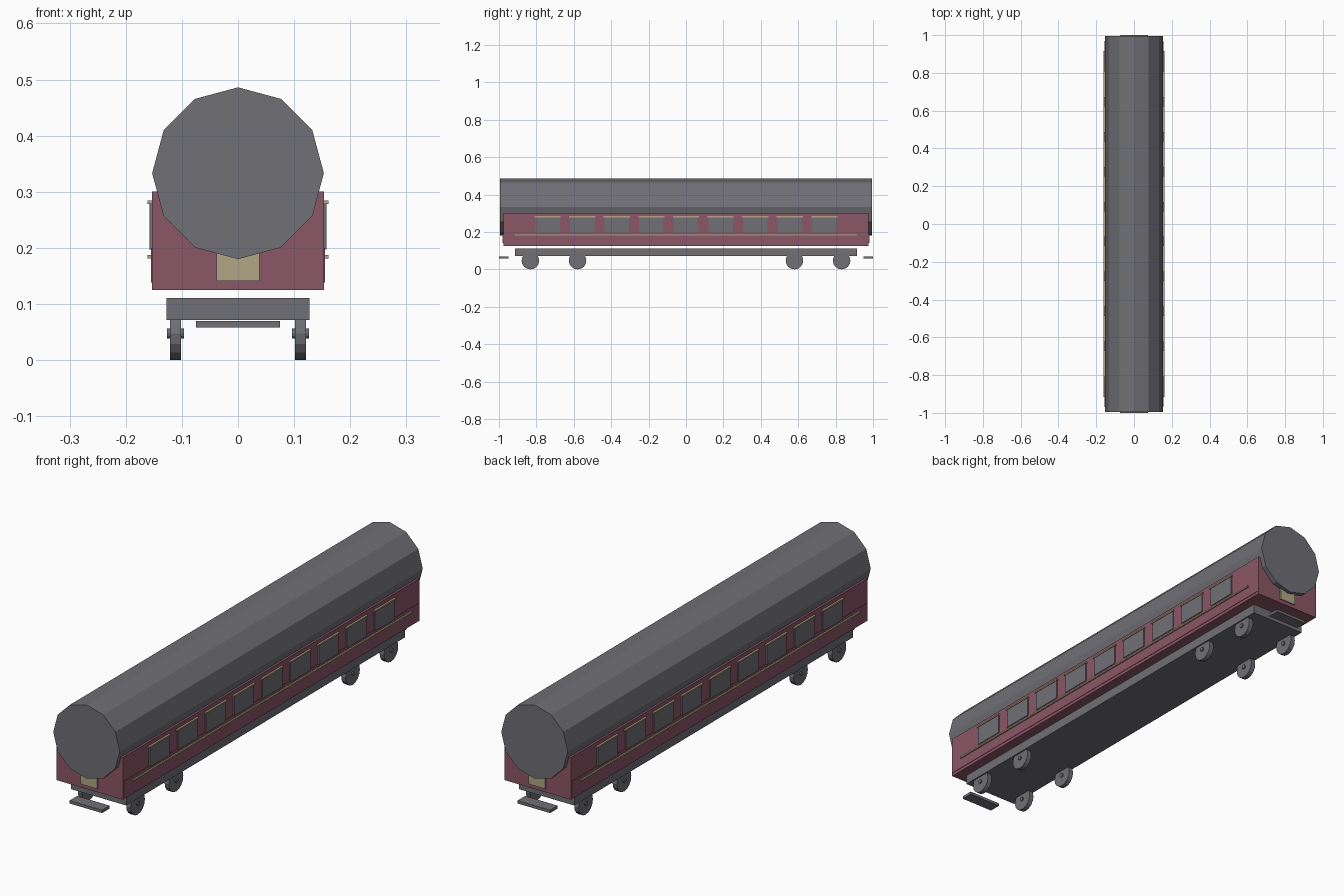
import bpy
import bmesh
from math import pi
from mathutils import Matrix, Vector

cube = bpy.data.objects.get("Cube")
if cube:
    bpy.data.objects.remove(cube, do_unlink=True)


def material(name, rgb):
    m = bpy.data.materials.new(name)
    m.use_nodes = True
    m.diffuse_color = (*rgb, 1)
    m.node_tree.nodes["Principled BSDF"].inputs["Base Color"].default_value = (*rgb, 1)
    return m


GREY = material("slate grey", (0.16, 0.16, 0.18))
MAROON = material("maroon", (0.26, 0.095, 0.135))
CREAM = material("cream", (0.44, 0.38, 0.24))


def finish(bm, name, mat):
    mesh = bpy.data.meshes.new(name)
    bm.to_mesh(mesh)
    bm.free()
    mesh.materials.append(mat)
    ob = bpy.data.objects.new(name, mesh)
    bpy.context.collection.objects.link(ob)
    return ob


def box(name, mat, low, high):
    """Box spanning two opposite corners."""
    low, high = Vector(low), Vector(high)
    bm = bmesh.new()
    place = Matrix.Translation((low + high) / 2) @ Matrix.Diagonal((*(high - low), 1))
    bmesh.ops.create_cube(bm, size=1, matrix=place)
    return finish(bm, name, mat)


def cylinder(name, mat, centre, radius, length, axis, sides):
    """Cylinder lying along the x or y axis."""
    turn = Matrix.Rotation(pi / 2, 4, "Y" if axis == "x" else "X")
    bm = bmesh.new()
    bmesh.ops.create_cone(bm, cap_ends=True, segments=sides, radius1=radius,
                          radius2=radius, depth=length,
                          matrix=Matrix.Translation(centre) @ turn)
    return finish(bm, name, mat)


# Main shell, barrel roof and chassis
box("carriage_body", MAROON, (-0.153, -0.975, 0.125), (0.153, 0.975, 0.30))
cylinder("barrel_roof", GREY, (0, 0, 0.333), 0.153, 1.99, "y", 12)
box("underframe", GREY, (-0.127, -0.915, 0.071), (0.127, 0.915, 0.111))

# Parts repeated at both ends
for end, s in (("front", -1), ("back", 1)):
    ys = sorted((s * 0.97, s * 0.98))
    box(end + "_door", CREAM, (-0.038, ys[0], 0.141), (0.038, ys[1], 0.25))
    ys = sorted((s * 0.95, s))
    box(end + "_step", GREY, (-0.075, ys[0], 0.058), (0.075, ys[1], 0.070))

# Parts repeated on both sides
for side, s in (("right", -1), ("left", 1)):

    def plate(name, mat, outer, y, half, z0, z1):
        xs = sorted((s * 0.15, s * outer))
        return box(side + name, mat, (xs[0], y - half, z0), (xs[1], y + half, z1))

    plate("_lower_panel", MAROON, 0.155, 0, 0.97, 0.138, 0.20)
    plate("_waist_strip", CREAM, 0.161, 0, 0.915, 0.181, 0.187)
    for i in range(-4, 5):
        y = i * 0.185
        plate("_window", GREY, 0.158, y, 0.065, 0.197, 0.279)
        plate("_window_trim", CREAM, 0.161, y, 0.07, 0.278, 0.284)

    # Wheels with hubs
    for y in (-0.832, -0.58, 0.58, 0.832):
        centre = (s * 0.1115, y, 0.047)
        cylinder(side + "_wheel", GREY, centre, 0.047, 0.02, "x", 16)
        cylinder(side + "_hub", GREY, centre, 0.009, 0.03, "x", 12)
